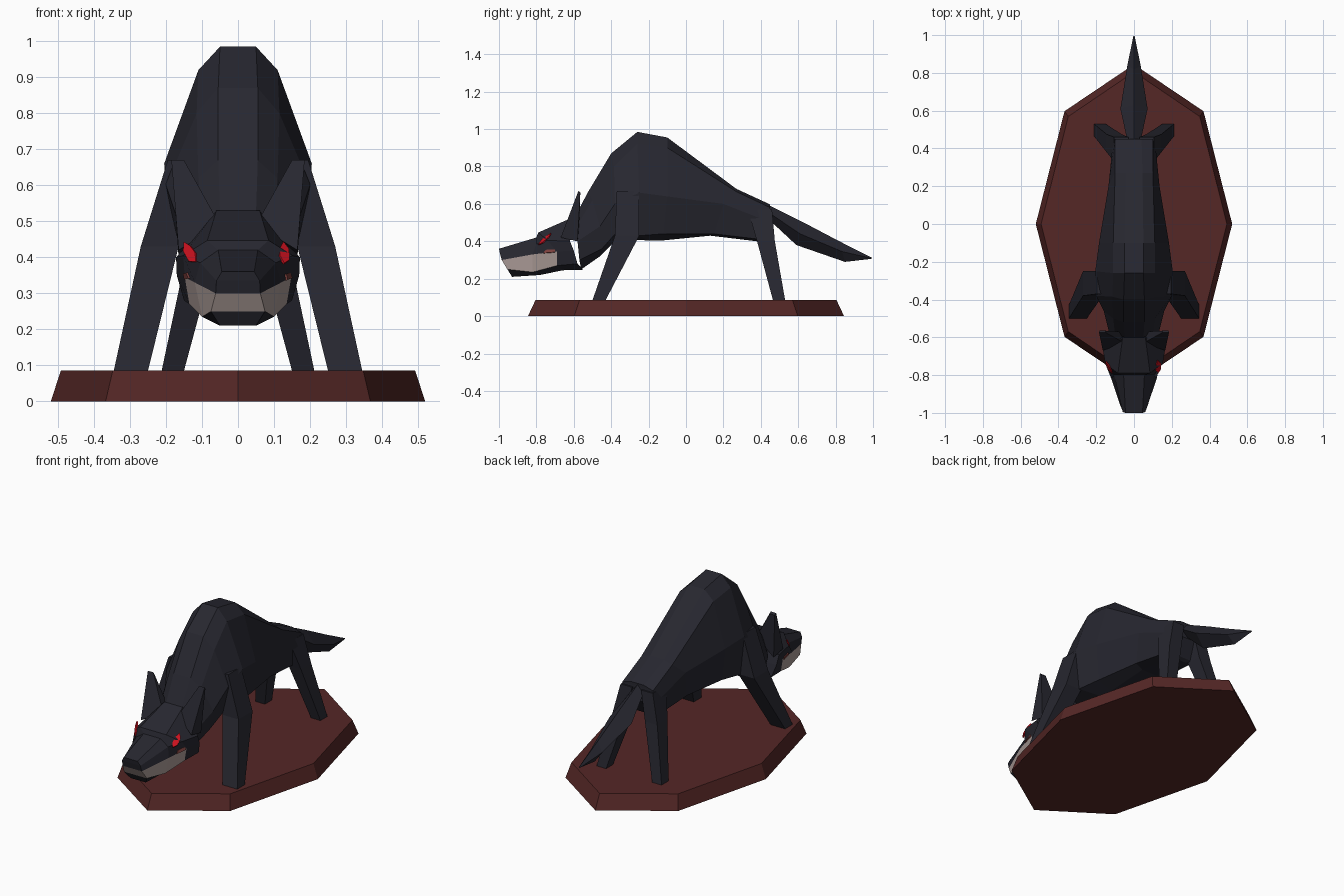
import bpy, bmesh, math
from mathutils import Vector
from mathutils.bvhtree import BVHTree

if "Cube" in bpy.data.objects:
    bpy.data.objects.remove(bpy.data.objects["Cube"])


def material(name, rgb):
    m = bpy.data.materials.new(name)
    m.diffuse_color = (*rgb, 1)
    m.use_nodes = True
    m.node_tree.nodes["Principled BSDF"].inputs["Base Color"].default_value = m.diffuse_color
    return m


FUR = material("dark fur", (0.020, 0.020, 0.029))
WOOD = material("red brown base", (0.090, 0.020, 0.019))
TEETH = material("ivory teeth", (0.42, 0.34, 0.32))
RED = material("eye red", (0.62, 0.006, 0.014))
GUM = material("gum dark red", (0.20, 0.05, 0.045))


def loft(name, rings, mats, rule=None):
    """Skin closed rings of points; caps are strips across the ring."""
    bm = bmesh.new()
    vs = [[bm.verts.new(p) for p in r] for r in rings]
    n = len(rings[0])
    for a, b in zip(vs, vs[1:]):
        for i in range(n):
            j = (i + 1) % n
            bm.faces.new((a[i], a[j], b[j], b[i]))
    for r in (vs[0], vs[-1]):
        for i in range(n // 2 - 1):
            bm.faces.new((r[i], r[i + 1], r[n - 2 - i], r[n - 1 - i]))
    bmesh.ops.recalc_face_normals(bm, faces=bm.faces)
    if rule:
        for f in bm.faces:
            f.material_index = rule(f)
    me = bpy.data.meshes.new(name)
    bm.to_mesh(me)
    bm.free()
    ob = bpy.data.objects.new(name, me)
    bpy.context.collection.objects.link(ob)
    for m in mats:
        me.materials.append(m)
    return ob


def both(half):
    """Complete a right-hand half section with its mirror image."""
    return half + [(-x, y, z) for x, y, z in reversed(half)]


def box(x0, x1, y0, y1, z, s=1):
    return [(s * x0, y0, z), (s * x1, y0, z), (s * x1, y1, z), (s * x0, y1, z)]


# octagonal base with bevelled sides
def octagon(rx, ry, z):
    return [(rx * math.cos(k * math.pi / 4), ry * math.sin(k * math.pi / 4), z)
            for k in range(8)]


loft("base", [octagon(0.52, 0.845, 0), octagon(0.492, 0.805, 0.085)], [WOOD])

# body from neck to rump
loft("body", [both(h) for h in (
    [(.05, -.60, .52), (.10, -.59, .47), (.13, -.58, .40), (.11, -.57, .30), (.05, -.56, .25)],
    [(.055, -.52, .67), (.11, -.50, .62), (.16, -.46, .48), (.13, -.45, .36), (.05, -.46, .32)],
    [(.055, -.40, .87), (.115, -.385, .80), (.20, -.38, .60), (.17, -.37, .45), (.06, -.37, .41)],
    [(.05, -.26, .985), (.11, -.26, .92), (.205, -.25, .66), (.18, -.25, .43), (.06, -.20, .405)],
    [(.05, -.10, .955), (.11, -.10, .90), (.185, -.10, .64), (.15, -.12, .44), (.06, -.12, .405)],
    [(.045, .27, .68), (.10, .27, .665), (.135, .20, .60), (.11, .15, .44), (.05, .13, .43)],
    [(.04, .45, .597), (.10, .45, .58), (.11, .455, .50), (.09, .40, .41), (.04, .38, .40)],
)], [FUR])


# head: the band between the lips is teeth at the muzzle
def head_rule(f):
    lips = {i for v in f.verts for i in [lip_row(v.co)]}
    return 1 if lips == {2, 3} and f.calc_center_median().y < -0.72 else 0


head_rows = (
    [(.045, -1.0, .36), (.06, -.995, .335), (.062, -.985, .30), (.075, -.955, .25), (.05, -.93, .21)],
    [(.055, -.80, .42), (.105, -.80, .385), (.12, -.82, .33), (.10, -.82, .235), (.07, -.78, .22)],
    [(.085, -.79, .447), (.152, -.74, .405), (.148, -.69, .345), (.135, -.69, .27), (.08, -.66, .245)],
    [(.06, -.60, .53), (.172, -.62, .40), (.17, -.60, .35), (.15, -.58, .28), (.08, -.55, .248)],
)


def lip_row(co):
    pts = [(i, p) for row in head_rows for i, p in enumerate(row)]
    return min(pts, key=lambda q: (Vector(q[1]) - Vector((abs(co.x), co.y, co.z))).length)[0]


head = loft("head", [both(h) for h in head_rows], [FUR, TEETH], head_rule)

# tail: diamond sections, tapering to a point
loft("tail", [[(0, yt, zt), (w, (yt + yb) / 2, (zt + zb) / 2), (0, yb, zb),
               (-w, (yt + yb) / 2, (zt + zb) / 2)] for yt, zt, yb, zb, w in (
    (.43, .60, .45, .51, .035), (.63, .50, .59, .38, .072),
    (.82, .40, .85, .29, .036), (.995, .312, .99, .306, .004))], [FUR])

tree = BVHTree.FromObject(head, bpy.context.evaluated_depsgraph_get())


def plate(name, centre, s, outline, mat):
    """Thin plate lying on the head surface; outline runs along and up it."""
    hit, nor, _, _ = tree.find_nearest(Vector((s * centre[0], centre[1], centre[2])))
    along = (Vector((0, 1, 0)) - nor * nor.y).normalized()
    up = nor.cross(along)
    if up.z < 0:
        up.negate()
    loft(name, [[hit + along * a + up * b + nor * h for a, b in outline]
                for h in (-.002, .005)], [mat])


for s, side in ((1, "right"), (-1, "left")):
    # front leg with shoulder
    loft(side + "_front_leg", [
        box(.10, .195, -.37, -.25, .67, s), box(.165, .27, -.38, -.25, .43, s),
        box(.25, .345, -.50, -.43, .085, s)], [FUR])
    # hind leg with hip
    loft(side + "_hind_leg", [
        box(.03, .105, .33, .46, .57, s), box(.065, .145, .38, .475, .40, s),
        box(.15, .212, .465, .53, .085, s)], [FUR])
    # pointed ear
    loft(side + "_ear", [
        [(s * .05, -.63, .49), (s * .165, -.67, .42), (s * .165, -.58, .40), (s * .06, -.57, .50)],
        [(s * .15, -.575, .67), (s * .185, -.575, .67), (s * .183, -.565, .66), (s * .152, -.565, .66)]],
        [FUR])
    # slanted eye and gum at the mouth corner
    plate(side + "_eye", (.128, -.755, .408), s,
          [(-.04, -.014), (-.012, -.021), (.028, -.002), (.042, .022), (.012, .020), (-.022, .008)], RED)
    plate(side + "_gum", (.143, -.73, .348), s,
          [(-.035, -.008), (.03, -.008), (.03, .008), (-.02, .009)], GUM)
